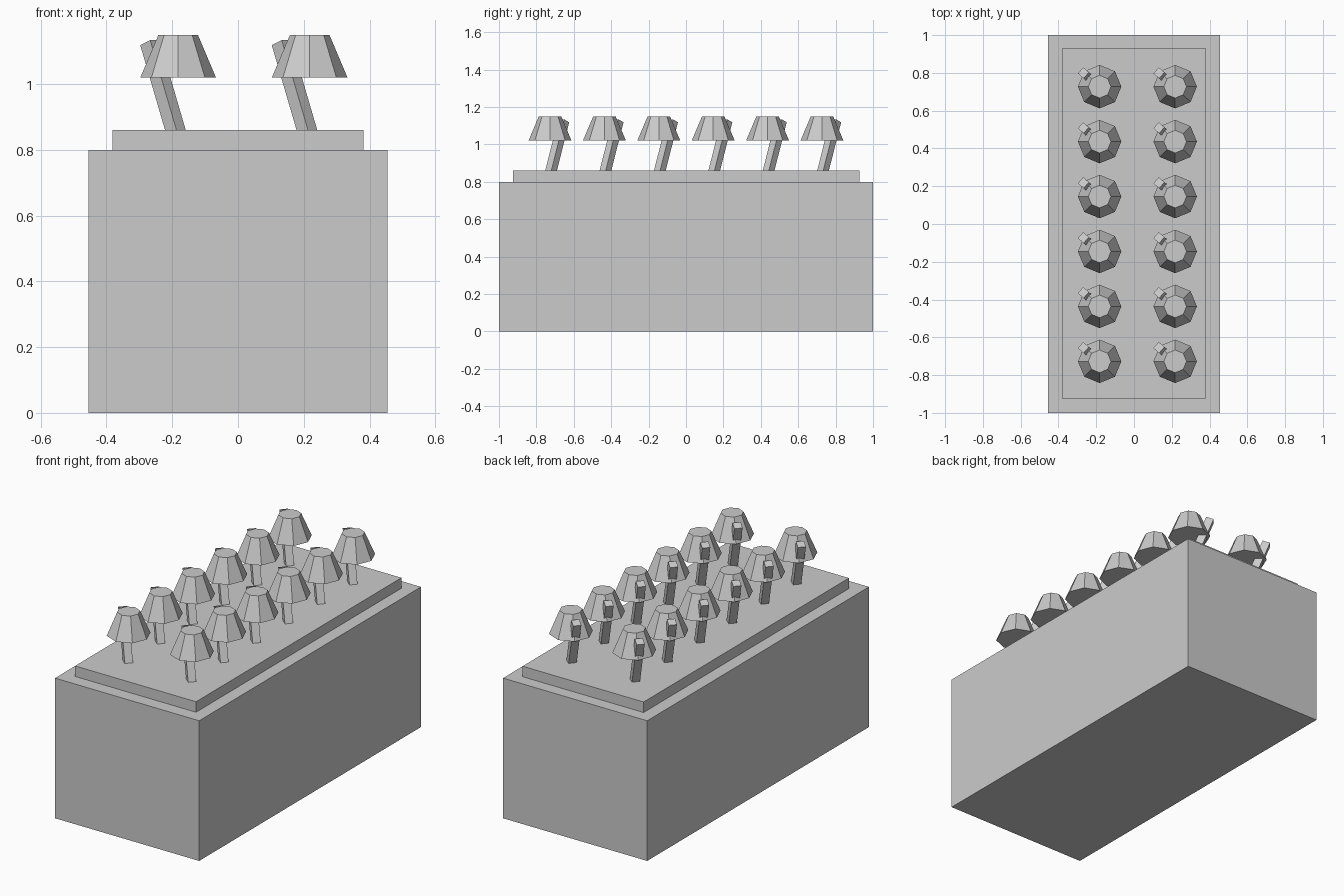
import bpy
import math
from mathutils import Vector

if "Cube" in bpy.data.objects:
    bpy.data.objects.remove(bpy.data.objects["Cube"])

grey = bpy.data.materials.new("plain grey")
grey.diffuse_color = (0.6, 0.6, 0.6, 1)
grey.use_nodes = True
grey.node_tree.nodes["Principled BSDF"].inputs["Base Color"].default_value = grey.diffuse_color


def finish(name):
    ob = bpy.context.object
    ob.name = name
    ob.data.materials.clear()
    ob.data.materials.append(grey)
    return ob


def box(name, centre, size):
    bpy.ops.mesh.primitive_cube_add(size=1, location=centre)
    ob = finish(name)
    ob.scale = size
    return ob


def stem(name, start, end, side):
    # Square bar between two points, one flat face towards the lean
    start, end = Vector(start), Vector(end)
    d = end - start
    bpy.ops.mesh.primitive_cube_add(size=1, location=(start + end) / 2)
    ob = finish(name)
    ob.scale = (side, side, d.length)
    tilt = math.atan2(math.hypot(d.x, d.y), d.z)
    ob.rotation_euler = (0, tilt, math.atan2(d.y, d.x))
    return ob


# Planter body and the raised bed on top
box("planter_box", (0, 0, 0.4), (0.91, 2, 0.8))
box("raised_bed", (0, 0.002, 0.825), (0.764, 1.852, 0.07))

# Two rows of six plants: leaning stem and octagonal cap
for col, x in enumerate((-0.182, 0.218)):
    for row in range(6):
        y = -0.727 + 0.2908 * row
        stem(f"stem_{col}_{row}", (x - 0.002, y, 0.838),
             (x - 0.086, y + 0.073, 1.126), 0.043)
        bpy.ops.mesh.primitive_cone_add(
            vertices=8, radius1=0.115, radius2=0.06, depth=0.13,
            location=(x, y, 1.085))
        finish(f"cap_{col}_{row}")
